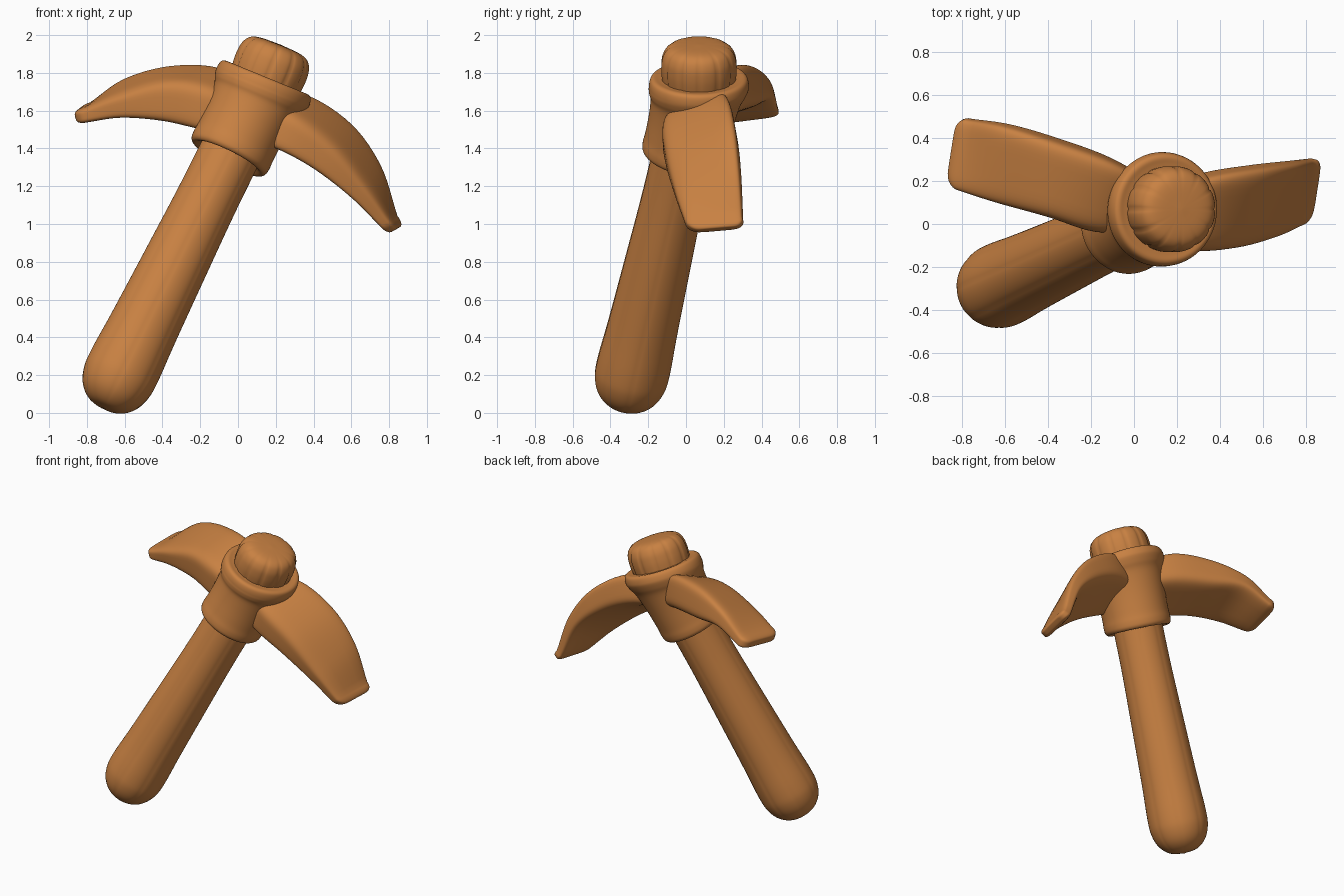
import bpy, bmesh, math
from mathutils import Vector as V

cube = bpy.data.objects.get("Cube")
if cube:
    bpy.data.objects.remove(cube)

# Single warm wood colour
wood = bpy.data.materials.new("warm_wood")
wood.use_nodes = True
colour = (0.58, 0.22, 0.055, 1)
wood.diffuse_color = colour
bsdf = next(n for n in wood.node_tree.nodes if n.type == 'BSDF_PRINCIPLED')
bsdf.inputs["Base Color"].default_value = colour
bsdf.inputs["Roughness"].default_value = 0.6

# The shaft axis bends more upright through the head
BASE = V((-0.63, -0.29, 0.19))
SHAFT = V((0.435, 0.205, 0.877)).normalized()
TOP = V((0.38, 0.0, 0.925)).normalized()
BEND_START, BEND_END = 1.42, 1.75


def smooth_path(points, steps):
    """Catmull-Rom curve through points of any dimension."""
    pts = [V(p) for p in points]
    pts = [pts[0] * 2 - pts[1]] + pts + [pts[-1] * 2 - pts[-2]]
    out = []
    for a, b, c, d in zip(pts, pts[1:], pts[2:], pts[3:]):
        for i in range(steps):
            t = i / steps
            out.append((b * 2 + (c - a) * t + (a * 2 - b * 5 + c * 4 - d) * t * t
                        + (b * 3 - a - c * 3 + d) * t ** 3) / 2)
    return out + [pts[-2]]


def loft(name, rings):
    """Skin closed rings, cap both ends and smooth."""
    bm = bmesh.new()
    rows = [[bm.verts.new(p) for p in ring] for ring in rings]
    n = len(rows[0])
    for a, b in zip(rows, rows[1:]):
        for i in range(n):
            j = (i + 1) % n
            bm.faces.new((a[i], a[j], b[j], b[i]))
    bm.faces.new(rows[0][::-1])
    bm.faces.new(rows[-1])
    bmesh.ops.recalc_face_normals(bm, faces=bm.faces)
    mesh = bpy.data.meshes.new(name)
    bm.to_mesh(mesh)
    bm.free()
    mesh.materials.append(wood)
    obj = bpy.data.objects.new(name, mesh)
    bpy.context.collection.objects.link(obj)
    bpy.ops.object.select_all(action='DESELECT')
    obj.select_set(True)
    bpy.context.view_layer.objects.active = obj
    bpy.ops.object.shade_smooth_by_angle(angle=math.radians(50))


def frame(s):
    """Centre and two cross directions at distance s along the bent axis."""
    centre = BASE + SHAFT * min(s, BEND_END) + TOP * max(s - BEND_END, 0)
    t = min(max((s - BEND_START) / (BEND_END - BEND_START), 0), 1)
    normal = SHAFT.lerp(TOP, t).normalized()
    side = normal.cross(V((0, 1, 0))).normalized()
    return centre, side, normal.cross(side)


def turned(name, profile, grooves=0, depth=0.0, segments=96):
    """Turn a (radius, distance) profile about the axis, with carved grooves."""
    rings = []
    for r, s in smooth_path(profile, 5):
        centre, side, other = frame(s)
        ring = []
        for i in range(segments):
            a = math.tau * i / segments
            cut = depth * (1 - abs(math.sin(a * grooves / 2))) ** 3 if grooves else 0
            radius = max(r, 0.004) * (1 - cut)
            ring.append(centre + (side * math.cos(a) + other * math.sin(a)) * radius)
        rings.append(ring)
    loft(name, rings)


def blade(name, stations, segments=48):
    """Stations give the outer front, outer back and inner front edges."""
    front, back, inner = [smooth_path(edge, 6) for edge in zip(*stations)]

    def ring(k, scale_w=1, scale_t=1, shift=V((0, 0, 0))):
        f, b, i = front[k], back[k], inner[k]
        ib = i + (b - f) * 1.05
        pts = []
        for j in range(segments):
            a = math.tau * (j + 0.5) / segments
            c, s = math.cos(a), math.sin(a)
            u = 0.5 + 0.51 * scale_w * math.copysign(abs(c) ** 0.35, c)
            v = 0.5 + 0.51 * scale_t * math.copysign(abs(s) ** 0.45, s)
            pts.append(f.lerp(b, u).lerp(i.lerp(ib, u), v) + shift)
        return pts

    rings = [ring(k) for k in range(len(front))]
    # Rounded tip
    way = (front[-1] + inner[-1] - front[-2] - inner[-2]).normalized()
    for k in range(1, 9):
        a = math.pi / 2 * k / 8
        fall = 1 - math.cos(a)
        rings.append(ring(-1, 1 - 0.42 * fall, 1 - 0.6 * fall, way * 0.06 * math.sin(a)))
    loft(name, rings)


# Handle with a rounded butt
turned("handle", [(0, -0.188), (0.09, -0.172), (0.155, -0.118), (0.19, -0.035),
                  (0.197, 0.07), (0.187, 0.3), (0.175, 0.7), (0.165, 1.1),
                  (0.165, 1.5)], grooves=8, depth=0.012)

# Collar with flared upper rim
turned("collar", [(0.15, 1.345), (0.195, 1.322), (0.218, 1.335), (0.224, 1.37),
                  (0.222, 1.43), (0.226, 1.55), (0.238, 1.66), (0.256, 1.71),
                  (0.265, 1.75), (0.258, 1.79), (0.24, 1.805), (0.21, 1.803),
                  (0.17, 1.8)])

# Fluted cap on the end of the handle
turned("handle_cap", [(0.165, 1.6), (0.187, 1.74), (0.198, 1.81), (0.201, 1.87),
                      (0.194, 1.925), (0.168, 1.968), (0.115, 1.988), (0, 1.994)],
       grooves=12, depth=0.035)

# Curved blades
blade("right_blade", [
    ((0.05, -0.03, 1.62), (0.1, 0.17, 1.73), (0.05, -0.02, 1.44)),
    ((-0.17, -0.04, 1.72), (-0.1, 0.28, 1.845), (-0.19, -0.02, 1.48)),
    ((-0.4, 0.03, 1.75), (-0.36, 0.37, 1.85), (-0.4, 0.05, 1.53)),
    ((-0.65, 0.1, 1.68), (-0.6, 0.44, 1.78), (-0.62, 0.11, 1.55)),
    ((-0.825, 0.16, 1.61), (-0.775, 0.475, 1.65), (-0.805, 0.16, 1.532))])
blade("left_blade", [
    ((0.08, -0.03, 1.65), (0.12, 0.15, 1.72), (0.02, -0.03, 1.45)),
    ((0.28, -0.12, 1.58), (0.37, 0.215, 1.7), (0.21, -0.11, 1.375)),
    ((0.5, -0.11, 1.42), (0.61, 0.25, 1.545), (0.4, -0.1, 1.27)),
    ((0.68, -0.06, 1.2), (0.765, 0.27, 1.32), (0.6, -0.05, 1.12)),
    ((0.805, 0.0, 1.02), (0.85, 0.29, 1.045), (0.745, 0.0, 0.985))])
